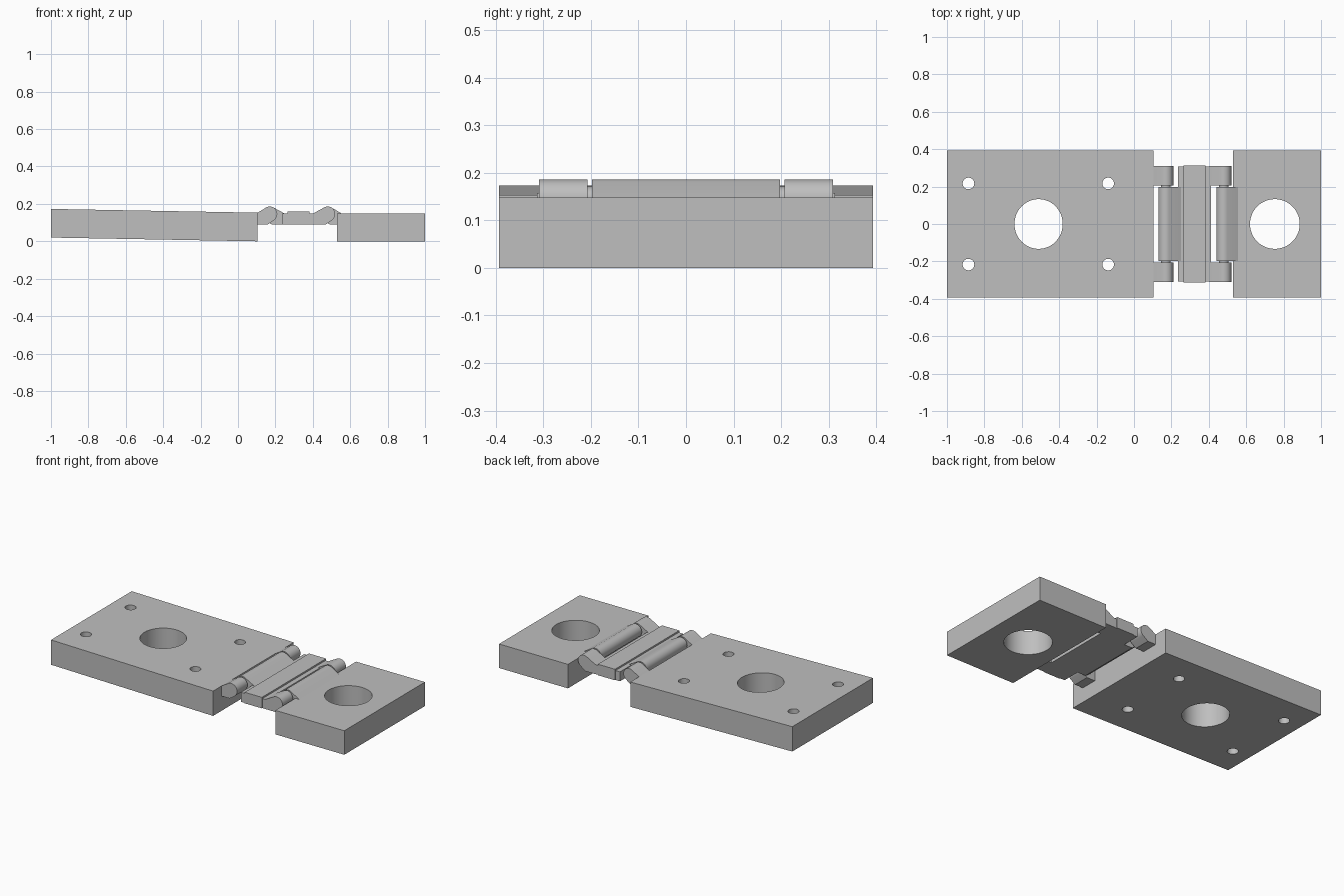
import bpy
import math
from mathutils.geometry import convex_hull_2d

cube = bpy.data.objects.get("Cube")
if cube:
    bpy.data.objects.remove(cube, do_unlink=True)

steel = bpy.data.materials.new("plain_grey")
steel.use_nodes = True
grey = (0.52, 0.52, 0.52, 1)
steel.diffuse_color = grey
steel.node_tree.nodes["Principled BSDF"].inputs["Base Color"].default_value = grey


def extrude(name, outline, y0, y1):
    """Extrude an x-z outline (counter-clockwise seen from the front) along y."""
    n = len(outline)
    verts = [(x, y, z) for y in (y0, y1) for x, z in outline]
    faces = [tuple(range(n)), tuple(reversed(range(n, 2 * n)))]
    faces += [(i, i + n, (i + 1) % n + n, (i + 1) % n) for i in range(n)]
    mesh = bpy.data.meshes.new(name)
    mesh.from_pydata(verts, [], faces)
    mesh.materials.append(steel)
    obj = bpy.data.objects.new(name, mesh)
    bpy.context.collection.objects.link(obj)
    return obj


def box(name, x0, x1, y0, y1, z0, z1):
    return extrude(name, [(x0, z0), (x1, z0), (x1, z1), (x0, z1)], y0, y1)


def select(obj):
    bpy.ops.object.select_all(action="DESELECT")
    obj.select_set(True)
    bpy.context.view_layer.objects.active = obj


def smooth(obj):
    select(obj)
    bpy.ops.object.shade_smooth_by_angle(angle=math.radians(30))


def drill(plate, x, y, rx, ry):
    """Cut a vertical round hole through a plate."""
    bpy.ops.mesh.primitive_cylinder_add(vertices=48, radius=1, depth=1, location=(x, y, 0.1))
    cutter = bpy.context.object
    cutter.name = "hole_cutter"
    cutter.scale = (rx, ry, 1)
    cutter.hide_render = True
    cutter.data.materials.append(steel)
    bpy.context.view_layer.update()
    mod = plate.modifiers.new("hole", "BOOLEAN")
    mod.operation = "DIFFERENCE"
    mod.solver = "EXACT"
    mod.object = cutter
    select(plate)
    bpy.ops.object.modifier_apply(modifier=mod.name)
    bpy.data.objects.remove(cutter, do_unlink=True)


PIN_Z, BARREL = 0.146, 0.04
UNDER = 0.09


def knuckle(name, axis, root, root_top, y0, y1):
    """Round barrel on a hinge axis, blended into a root at x = root."""
    pts = [(axis + BARREL * math.cos(a), PIN_Z + BARREL * math.sin(a))
           for a in (math.tau * i / 40 for i in range(40))]
    toward = math.copysign(0.01, root - axis)
    pts += [(root, root_top), (root, UNDER), (axis + toward, UNDER)]
    smooth(extrude(name, [pts[i] for i in convex_hull_2d(pts)], y0, y1))


# Long plate, slightly inclined, and the short plate
long_plate = extrude("long_plate", [(-1, 0.02), (0.105, 0), (0.105, 0.153), (-1, 0.173)],
                     -0.393, 0.393)
drill(long_plate, -0.51, 0, 0.129, 0.133)
for hx in (-0.885, -0.138):
    for hy in (-0.217, 0.217):
        drill(long_plate, hx, hy, 0.031, 0.031)
smooth(long_plate)

short_plate = box("short_plate", 0.53, 1, -0.393, 0.393, 0, 0.148)
drill(short_plate, 0.753, 0, 0.133, 0.133)
smooth(short_plate)

# Middle link with its raised rib
box("link_body", 0.235, 0.412, -0.308, 0.308, UNDER, 0.148)
box("link_rib", 0.265, 0.382, -0.313, 0.313, UNDER, 0.158)

# Hinge barrels: outer pairs and the wide centre ones
LEFT_AXIS, RIGHT_AXIS = 0.17, 0.48
for side, s in (("front", -1), ("back", 1)):
    y0, y1 = sorted((s * 0.207, s * 0.309))
    knuckle(side + "_plate_knuckle", LEFT_AXIS, 0.105, 0.153, y0, y1)
    knuckle(side + "_link_knuckle", RIGHT_AXIS, 0.4, 0.148, y0, y1)
knuckle("link_centre_knuckle", LEFT_AXIS, 0.25, 0.148, -0.198, 0.198)
knuckle("plate_centre_knuckle", RIGHT_AXIS, 0.555, 0.148, -0.198, 0.198)

# Hinge pins
for name, axis in (("left_pin", LEFT_AXIS), ("right_pin", RIGHT_AXIS)):
    bpy.ops.mesh.primitive_cylinder_add(vertices=32, radius=0.025, depth=0.6,
                                        location=(axis, 0, PIN_Z),
                                        rotation=(math.pi / 2, 0, 0))
    pin = bpy.context.object
    pin.name = name
    pin.data.materials.append(steel)
    smooth(pin)
